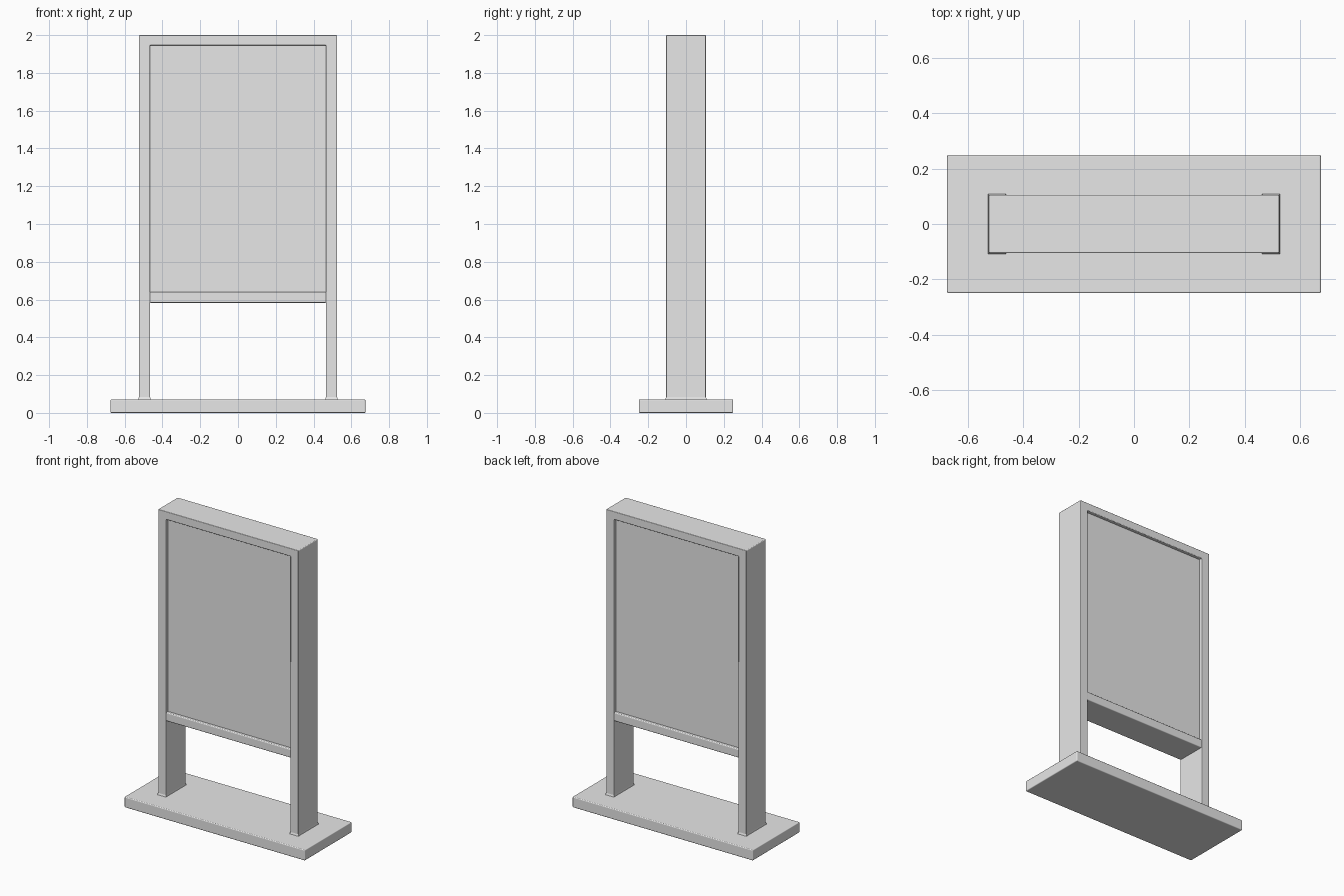
import bpy
import bmesh

cube = bpy.data.objects.get("Cube")
if cube:
    bpy.data.objects.remove(cube, do_unlink=True)

grey = bpy.data.materials.new("light grey")
grey.use_nodes = True
grey.diffuse_color = (0.8, 0.8, 0.8, 1)
grey.node_tree.nodes["Principled BSDF"].inputs["Base Color"].default_value = (0.8, 0.8, 0.8, 1)


def finish(name, bm, bevel):
    """Turn a bmesh into an object with softly rounded edges."""
    mesh = bpy.data.meshes.new(name)
    bmesh.ops.recalc_face_normals(bm, faces=bm.faces)
    bm.to_mesh(mesh)
    bm.free()
    mesh.materials.append(grey)
    ob = bpy.data.objects.new(name, mesh)
    bpy.context.collection.objects.link(ob)
    if bevel:
        mod = ob.modifiers.new("rounded edges", "BEVEL")
        mod.width = bevel
        mod.segments = 3
        mod.limit_method = "ANGLE"
        mod.harden_normals = True
    bpy.ops.object.select_all(action="DESELECT")
    ob.select_set(True)
    bpy.context.view_layer.objects.active = ob
    bpy.ops.object.shade_smooth_by_angle()
    return ob


def box(name, half_x, half_y, z0, z1, bevel=0.006):
    """Box centred on x and y."""
    bm = bmesh.new()
    for v in bmesh.ops.create_cube(bm, size=2)["verts"]:
        v.co = (v.co.x * half_x, v.co.y * half_y, z1 if v.co.z > 0 else z0)
    return finish(name, bm, bevel)


OUT, IN, DEPTH = 0.525, 0.465, 0.105
BASE_TOP, TOP = 0.072, 2.0

# Base slab
box("base", 0.675, 0.25, 0, BASE_TOP)

# Posts and top beam as one extruded arch
bm = bmesh.new()
arch = [(-OUT, BASE_TOP), (-OUT, TOP), (OUT, TOP), (OUT, BASE_TOP),
        (IN, BASE_TOP), (IN, 1.945), (-IN, 1.945), (-IN, BASE_TOP)]
face = bm.faces.new([bm.verts.new((x, -DEPTH, z)) for x, z in arch])
side = bmesh.ops.extrude_face_region(bm, geom=[face])["geom"]
bmesh.ops.translate(bm, vec=(0, 2 * DEPTH, 0),
                    verts=[g for g in side if isinstance(g, bmesh.types.BMVert)])
finish("frame", bm, 0.005)

# Flared collars where the posts meet the base
for sign, label in ((-1, "right"), (1, "left")):
    bm = bmesh.new()
    for v in bmesh.ops.create_cube(bm, size=2)["verts"]:
        flare = 0.006 if v.co.z < 0 else 0
        v.co = (sign * (OUT + IN) / 2 + v.co.x * (0.03 + flare * 0.5),
                v.co.y * (DEPTH + flare),
                BASE_TOP + 0.012 if v.co.z > 0 else BASE_TOP - 0.005)
    finish(label + "_post_collar", bm, 0)

# Lower rail and recessed display panel
box("lower_rail", IN + 0.003, DEPTH - 0.002, 0.583, 0.641)
box("display_panel", IN + 0.003, DEPTH - 0.022, 0.63, 1.95, 0)
